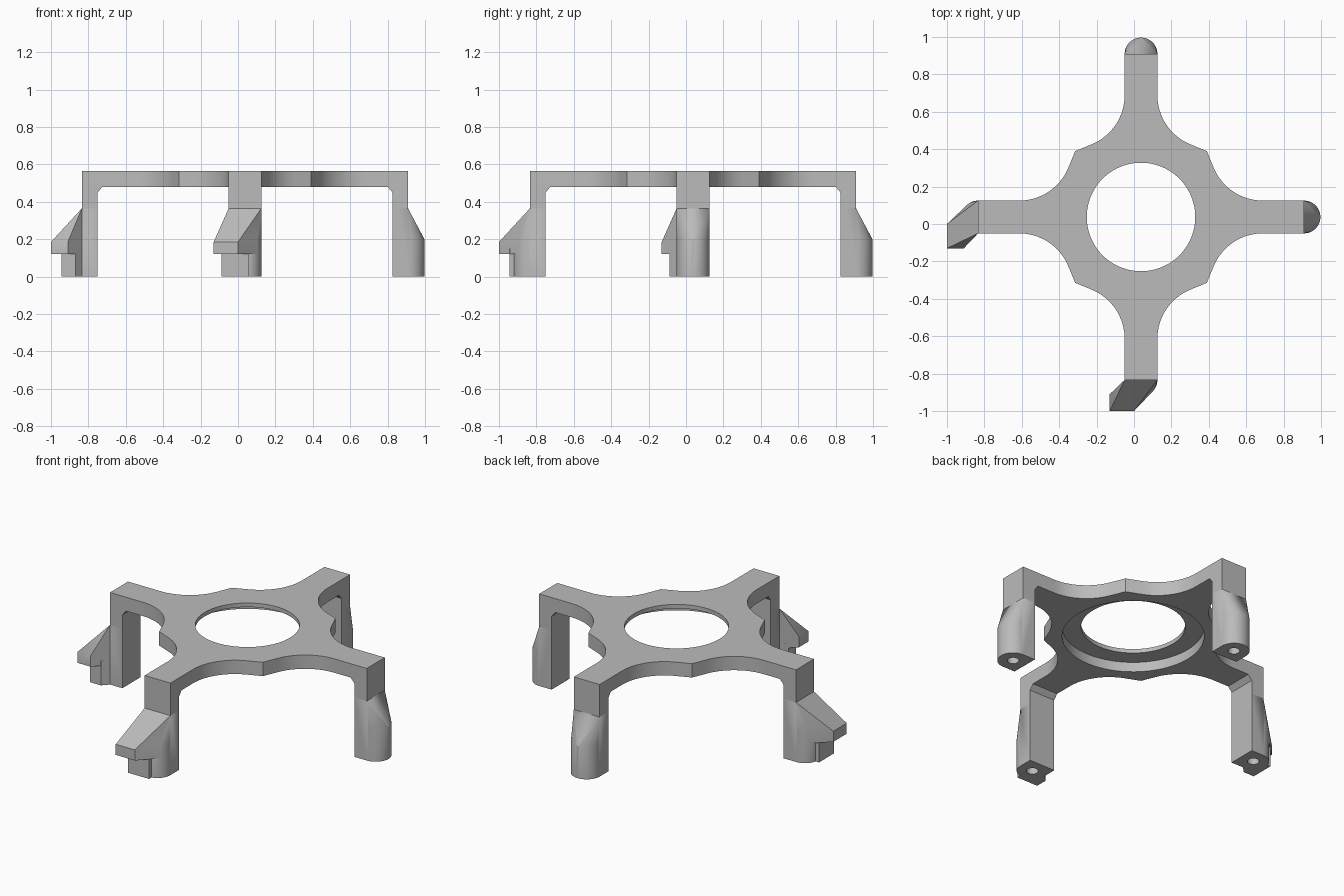
import bpy, bmesh
from math import sin, cos, pi, radians, tan
from mathutils import Vector

if "Cube" in bpy.data.objects:
    bpy.data.objects.remove(bpy.data.objects["Cube"])

C = 0.0375                      # frame centre in x and y
W = 0.0875                      # half width of arms and legs
INNER, OUTER = 0.7875, 0.8715   # leg distance from the centre
LOW, TOP = 0.48, 0.565          # plate underside and top
SLOPE = 0.365                   # where the feet begin to flare

grey = bpy.data.materials.new("plain_grey")
grey.use_nodes = True
colour = (0.5, 0.5, 0.5, 1)
grey.diffuse_color = colour
grey.node_tree.nodes["Principled BSDF"].inputs["Base Color"].default_value = colour


def finish(name, bm):
    bmesh.ops.recalc_face_normals(bm, faces=bm.faces)
    mesh = bpy.data.meshes.new(name)
    bm.to_mesh(mesh)
    bm.free()
    mesh.materials.append(grey)
    obj = bpy.data.objects.new(name, mesh)
    bpy.context.collection.objects.link(obj)
    return obj


def prism(name, outline, offset):
    """Extrude a closed outline of 3D points."""
    bm = bmesh.new()
    face = bm.faces.new([bm.verts.new(p) for p in outline])
    new = bmesh.ops.extrude_face_region(bm, geom=[face])["geom"]
    bmesh.ops.translate(bm, vec=offset, verts=[g for g in new if isinstance(g, bmesh.types.BMVert)])
    return finish(name, bm)


def hull(name, points):
    bm = bmesh.new()
    verts = [bm.verts.new(p) for p in points]
    out = bmesh.ops.convex_hull(bm, input=verts)
    loose = [v for v in bm.verts if not v.link_faces]
    bmesh.ops.delete(bm, geom=loose, context="VERTS")
    bmesh.ops.dissolve_limit(bm, angle_limit=radians(0.5), verts=bm.verts, edges=bm.edges)
    return finish(name, bm)


def disc(x, y, z, r, n=48):
    return [Vector((x + r * cos(2 * pi * i / n), y + r * sin(2 * pi * i / n), z)) for i in range(n)]


def cut(obj, cutter):
    mod = obj.modifiers.new("cut", "BOOLEAN")
    mod.operation = "DIFFERENCE"
    mod.solver = "EXACT"
    mod.object = cutter
    bpy.context.view_layer.objects.active = obj
    bpy.ops.object.modifier_apply(modifier=mod.name)


def smooth(obj):
    bpy.ops.object.select_all(action="DESELECT")
    obj.select_set(True)
    bpy.context.view_layer.objects.active = obj
    bpy.ops.object.shade_smooth_by_angle(angle=radians(25))


# Plate outline: octagon with four arms, filleted where they meet
corner = 0.352
turn = radians(22.5)
root = corner + (corner - W) * tan(turn)
reach = 0.19
radius = reach * tan(radians(56.25))
side = [(OUTER, W)]
for i in range(17):
    a = -pi / 2 - i / 16 * radians(67.5)
    side.append((root + reach + radius * cos(a), W + radius + radius * sin(a)))
side.append((corner, corner))
side += [(y, x) for x, y in reversed(side[:-1])]
outline = []
for q in range(4):
    for x, y in side:
        for _ in range(q):
            x, y = -y, x
        outline.append(Vector((C + x, C + y, LOW)))
plate = prism("plate", outline, (0, 0, TOP - LOW))

# Central opening with a wider recess underneath
for r, z, h in ((0.29, LOW - 0.1, 0.3), (0.395, LOW - 0.1, 0.16)):
    cutter = prism("opening_cutter", disc(C, C, z, r, 96), (0, 0, h))
    cut(plate, cutter)
    bpy.data.objects.remove(cutter)
smooth(plate)


def place(direction):
    """Map (outward, sideways, height) to the given arm."""
    axis, sign = direction

    def put(u, w, z):
        a, b = C + sign * u, C + sign * w
        return Vector((a, b, z) if axis == 0 else (b, a, z))
    return put


arms = {"left": (0, 1), "right": (0, -1), "back": (1, 1), "front": (1, -1)}
for side_name, direction in arms.items():
    put = place(direction)
    arc = [(OUTER + W * cos(t), W * sin(t)) for t in (-pi / 2 + pi * i / 24 for i in range(25))]
    edge = [put(OUTER, w, SLOPE) for w in (-W, W)]
    parts = []

    # Upper leg with a small chamfer under the arm
    profile = [(OUTER, SLOPE), (OUTER, LOW), (INNER - 0.025, LOW), (INNER, LOW - 0.03), (INNER, SLOPE)]
    smooth(prism(side_name + "_leg", [put(u, -W, z) for u, z in profile],
                 put(0, W, 0) - put(0, -W, 0)))

    # Rounded foot tapering into the leg
    points = [put(INNER, w, z) for w in (-W, W) for z in (0, SLOPE)] + edge
    points += [put(u, w, z) for u, w in arc for z in (0, 0.2)]
    parts.append(hull(side_name + "_foot", points))

    # Offset hook and its supporting block on two of the legs
    if direction[1] < 0:
        block = [(1.0375, 0.0375), (1.0375, 0.1675), (0.9475, 0.1675)]
        points = [put(u, w, z) for u, w in block for z in (0.12, 0.185)] + edge
        points += [put(u, w, z) for u, w in arc for z in (0.12, 0.2)]
        parts.append(hull(side_name + "_hook", points))
        post = [(0.98, -0.0185), (0.98, 0.1255), (0.9065, 0.1255), (OUTER, W), (OUTER, -0.0185)]
        parts.append(hull(side_name + "_hook_post", [put(u, w, z) for u, w in post for z in (0, 0.15)]))

    # Screw hole bored up through the foot
    centre = put(OUTER, 0, -0.05)
    drill = prism("drill", disc(centre.x, centre.y, centre.z, 0.033, 32), (0, 0, 0.25))
    for part in parts:
        cut(part, drill)
        smooth(part)
    bpy.data.objects.remove(drill)
